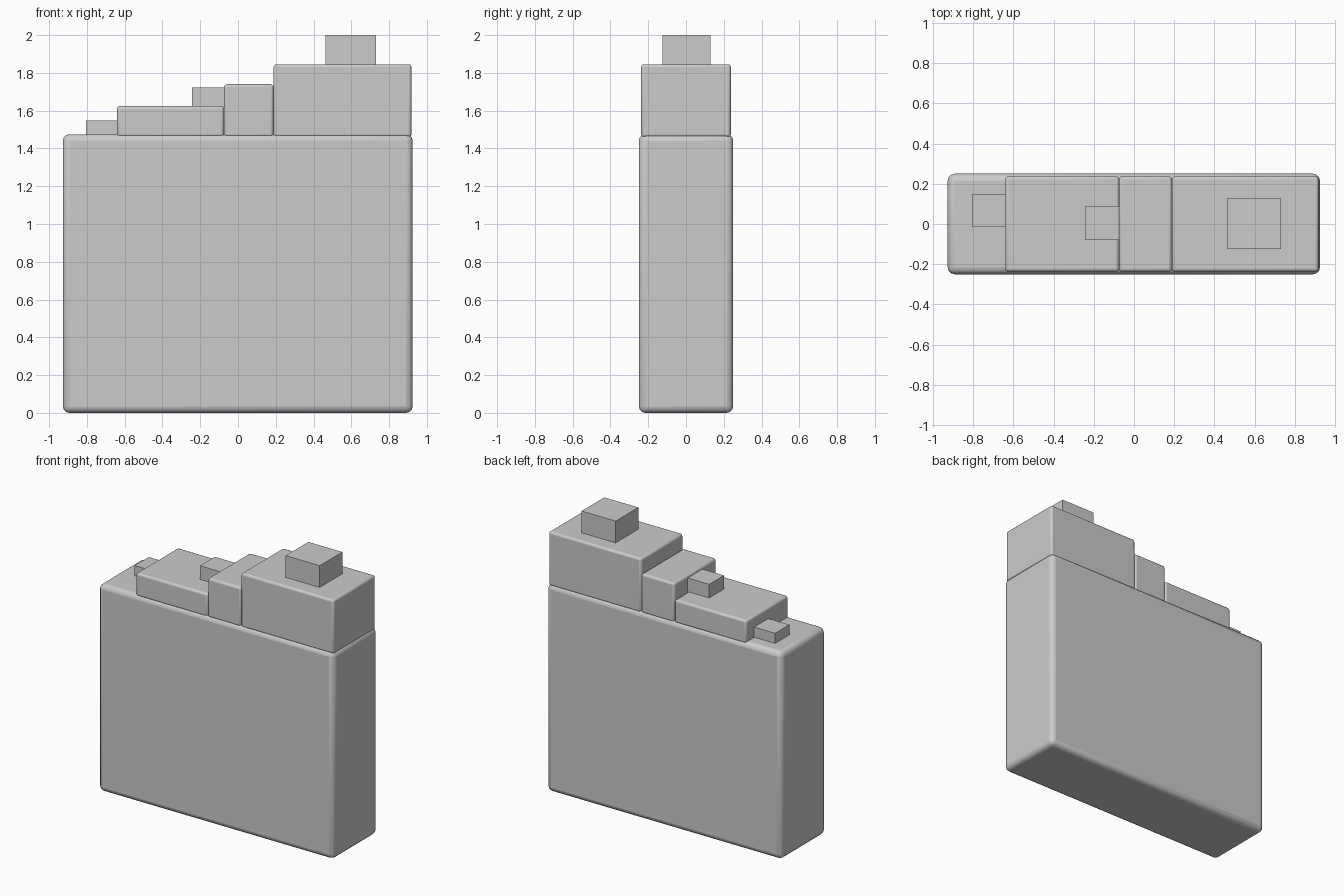
import bpy
import math

if "Cube" in bpy.data.objects:
    bpy.data.objects.remove(bpy.data.objects["Cube"])


def block(name, x, y, z, bevel=0.0, segments=3):
    """Box from (min, max) ranges, with optional rounded edges."""
    spans = (x, y, z)
    bpy.ops.mesh.primitive_cube_add(size=1, location=[(a + b) / 2 for a, b in spans])
    ob = bpy.context.object
    ob.name = name
    ob.scale = [b - a for a, b in spans]
    bpy.ops.object.transform_apply(location=False, rotation=False, scale=True)
    if bevel:
        mod = ob.modifiers.new("rounded_edges", 'BEVEL')
        mod.width = bevel
        mod.segments = segments
        mod.limit_method = 'ANGLE'
        bpy.ops.object.shade_smooth_by_angle(angle=math.radians(40))
    return ob


# Main case
block("case_body", (-0.927, 0.925), (-0.25, 0.25), (0.0, 1.475), 0.035)

# Stepped blocks along the top
depth = (-0.237, 0.237)
for name, x, top in (
    ("tall_cap", (0.188, 0.918), 1.845),
    ("middle_cap", (-0.074, 0.188), 1.74),
    ("low_cap", (-0.64, -0.074), 1.625),
):
    block(name, x, depth, (1.46, top), 0.015)

# Small sharp-edged knobs sitting on the steps
block("top_button", (0.463, 0.731), (-0.125, 0.13), (1.84, 2.0))
block("step_knob", (-0.243, -0.07), (-0.08, 0.086), (1.61, 1.722))
block("end_knob", (-0.805, -0.635), (-0.012, 0.147), (1.46, 1.547))
